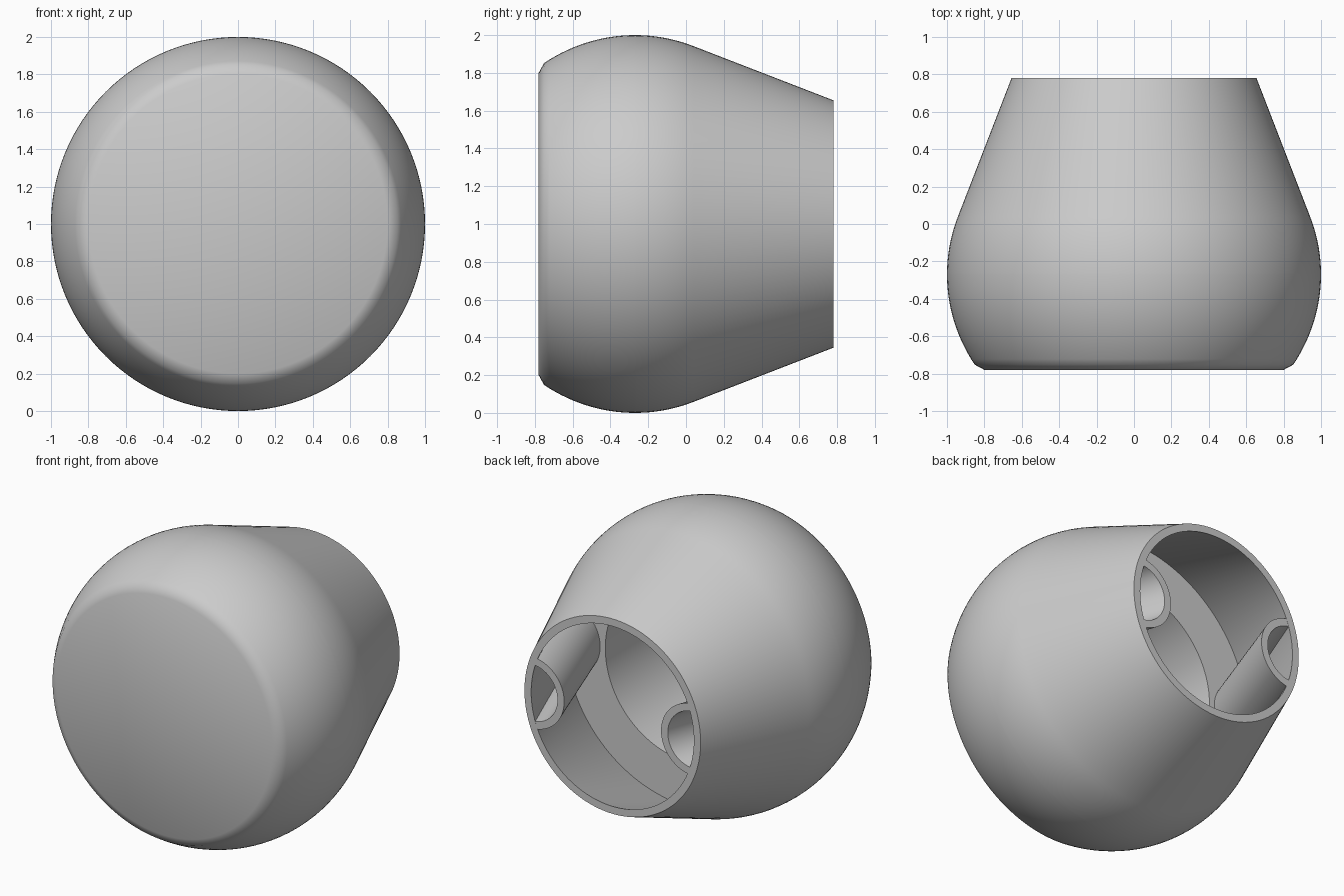
import bpy
import bmesh
from math import sin, cos, asin, pi, radians
from mathutils import Vector

cube = bpy.data.objects.get("Cube")
if cube:
    bpy.data.objects.remove(cube, do_unlink=True)

grey = bpy.data.materials.new("plain grey")
grey.use_nodes = True
colour = (0.6, 0.6, 0.6, 1)
grey.diffuse_color = colour
grey.node_tree.nodes["Principled BSDF"].inputs["Base Color"].default_value = colour

BACK = 0.78        # rim plane
FRONT = -0.78      # flat face plane
BULGE_Y = -0.27    # widest point of the bulb
BULGE_DEPTH = 0.92


def finish(bm, name):
    bmesh.ops.recalc_face_normals(bm, faces=bm.faces[:])
    mesh = bpy.data.meshes.new(name)
    bm.to_mesh(mesh)
    bm.free()
    mesh.materials.append(grey)
    obj = bpy.data.objects.new(name, mesh)
    bpy.context.collection.objects.link(obj)
    obj.location.z = 1
    bpy.ops.object.select_all(action="DESELECT")
    obj.select_set(True)
    bpy.context.view_layer.objects.active = obj
    bpy.ops.object.shade_smooth_by_angle(angle=radians(30))
    return obj


# Rounded bulb with a tapered back, as (radius, y) pairs
def bulb_curve(start, end, steps):
    a, b = (asin((y - BULGE_Y) / BULGE_DEPTH) for y in (start, end))
    angles = [a + (b - a) * i / steps for i in range(steps + 1)] + [0]
    return [(cos(t), BULGE_Y + BULGE_DEPTH * sin(t)) for t in sorted(angles)]


profile = [(0, FRONT), (0.80, FRONT)]
profile += bulb_curve(-0.752, 0.04, 24)
profile += [(0.655, BACK), (0.605, BACK)]      # rim
profile += [(0.90, 0), (0.60, 0)]              # flared cavity and ledge
profile += [(0.60, -0.70), (0, -0.70)]         # deep bore

bm = bmesh.new()
verts = [bm.verts.new((r, y, 0)) for r, y in profile]
edges = [bm.edges.new(pair) for pair in zip(verts, verts[1:])]
bmesh.ops.spin(bm, geom=verts + edges, cent=(0, 0, 0), axis=(0, 1, 0),
               angle=2 * pi, steps=128)
bmesh.ops.remove_doubles(bm, verts=bm.verts[:], dist=0.0001)
finish(bm, "bulb_body")


# Half tubes that lean along the cavity wall
def half_tube(name, side):
    bm = bmesh.new()
    rows = []
    steps = 32
    for i in range(steps + 1):
        t = radians(89) * (2 * i / steps - 1)
        rows.append([bm.verts.new((side * (0.60 - r * cos(t)), BACK - 0.001, r * sin(t)))
                     for r in (0.24, 0.19)])
    faces = [bm.faces.new((p[0], p[1], q[1], q[0])) for p, q in zip(rows, rows[1:])]
    result = bmesh.ops.extrude_face_region(bm, geom=faces, use_keep_orig=True)
    moved = [v for v in result["geom"] if isinstance(v, bmesh.types.BMVert)]
    bmesh.ops.translate(bm, verts=moved, vec=Vector((side * 0.28, -BACK - 0.004, 0)))
    finish(bm, name)


half_tube("left_tube", 1)
half_tube("right_tube", -1)
